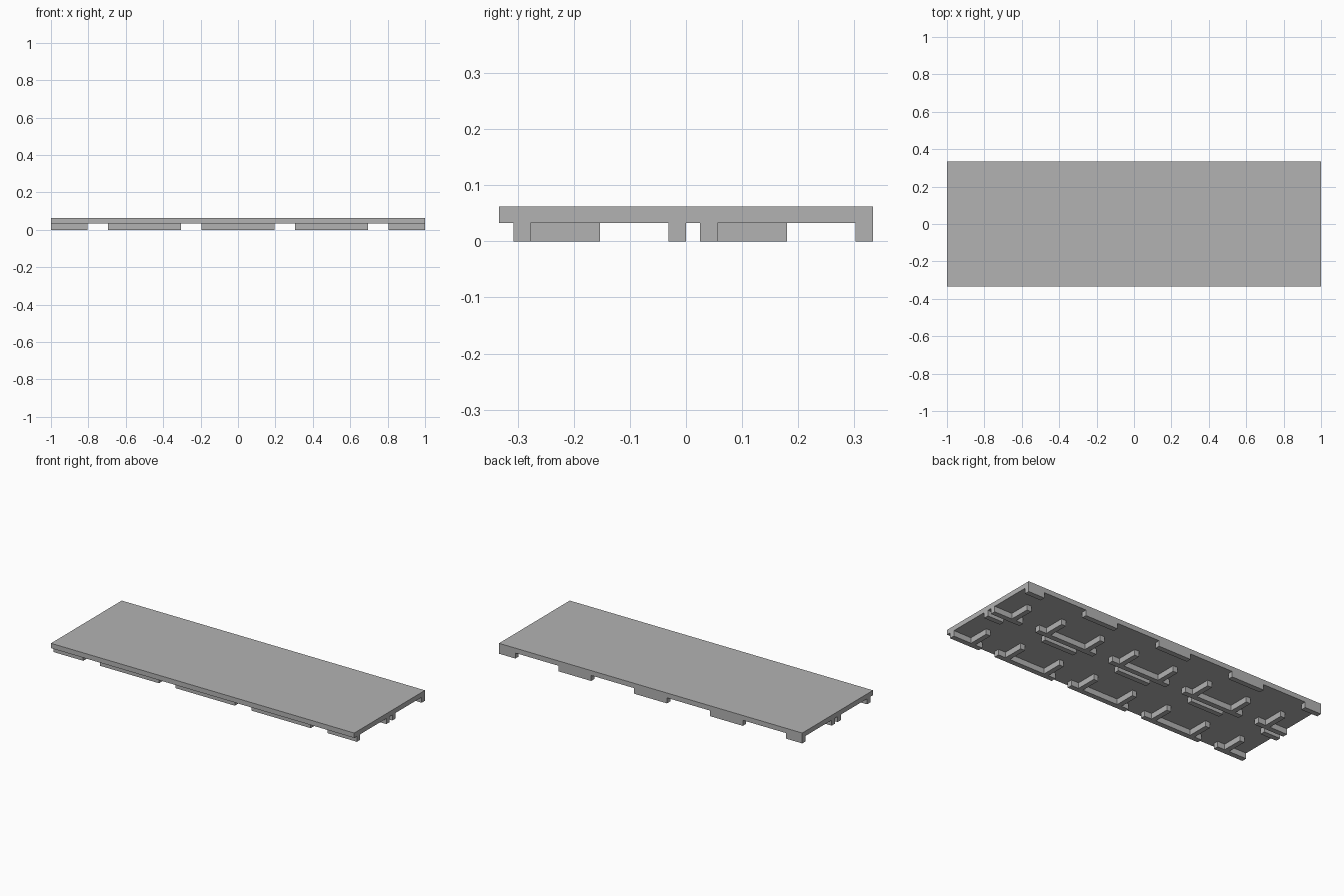
import bpy
import bmesh

# Remove the default object
cube = bpy.data.objects.get("Cube")
if cube:
    bpy.data.objects.remove(cube, do_unlink=True)

# One plain grey
grey = bpy.data.materials.new("plain_grey")
grey.use_nodes = True
colour = (0.45, 0.45, 0.45, 1.0)
grey.diffuse_color = colour
grey.node_tree.nodes["Principled BSDF"].inputs["Base Color"].default_value = colour

HALF_X, HALF_Y = 1.0, 0.3333
UNDERSIDE, TOP = 0.033, 0.062
PITCH = 0.5
TAB_HALF = 0.108             # half length of a short tab
BAR_HALF = 0.195             # half length of a bracket bar
ARM_IN, ARM_OUT = 0.117, 0.147
WALL = 0.031                 # thickness of the tabs and bars
ARM_REACH = 0.155            # bracket depth including its bar


def prism(name, outline, z0, z1):
    """Extrude a counter-clockwise outline from z0 to z1."""
    bm = bmesh.new()
    face = bm.faces.new([bm.verts.new((x, y, z0)) for x, y in outline])
    side = bmesh.ops.extrude_face_region(bm, geom=[face])
    top = [v for v in side["geom"] if isinstance(v, bmesh.types.BMVert)]
    bmesh.ops.translate(bm, vec=(0, 0, z1 - z0), verts=top)
    bmesh.ops.recalc_face_normals(bm, faces=bm.faces)
    mesh = bpy.data.meshes.new(name)
    bm.to_mesh(mesh)
    bm.free()
    mesh.materials.append(grey)
    obj = bpy.data.objects.new(name, mesh)
    bpy.context.collection.objects.link(obj)
    return obj


def rectangle(x0, x1, y0, y1):
    return [(x0, y0), (x1, y0), (x1, y1), (x0, y1)]


def bracket_outline(cx, y):
    """Bar along x with two arms reaching back; cut off at the plate ends."""
    inner, back = y + WALL, y + ARM_REACH
    right = [(cx + BAR_HALF, y), (cx + BAR_HALF, inner), (cx + ARM_OUT, inner),
             (cx + ARM_OUT, back), (cx + ARM_IN, back), (cx + ARM_IN, inner)]
    left = [(2 * cx - x, py) for x, py in reversed(right)]
    if cx >= HALF_X:
        return [(cx, inner)] + left + [(cx, y)]
    if cx <= -HALF_X:
        return [(cx, y)] + right + [(cx, inner)]
    return right + left


# Top plate
prism("top_plate", rectangle(-HALF_X, HALF_X, -HALF_Y, HALF_Y), UNDERSIDE, TOP)

# Two rows of brackets, each with a row of short tabs behind it
rows = [("front", -0.308, -0.031), ("rear", 0.025, HALF_Y - WALL)]
for row, bar_y, tab_y in rows:
    for i in range(5):
        cx = (i - 2) * PITCH
        prism(f"{row}_bracket_{i + 1}", bracket_outline(cx, bar_y), 0, UNDERSIDE)
        x0, x1 = max(cx - TAB_HALF, -HALF_X), min(cx + TAB_HALF, HALF_X)
        prism(f"{row}_tab_{i + 1}",
              rectangle(x0, x1, tab_y, tab_y + WALL), 0, UNDERSIDE)
